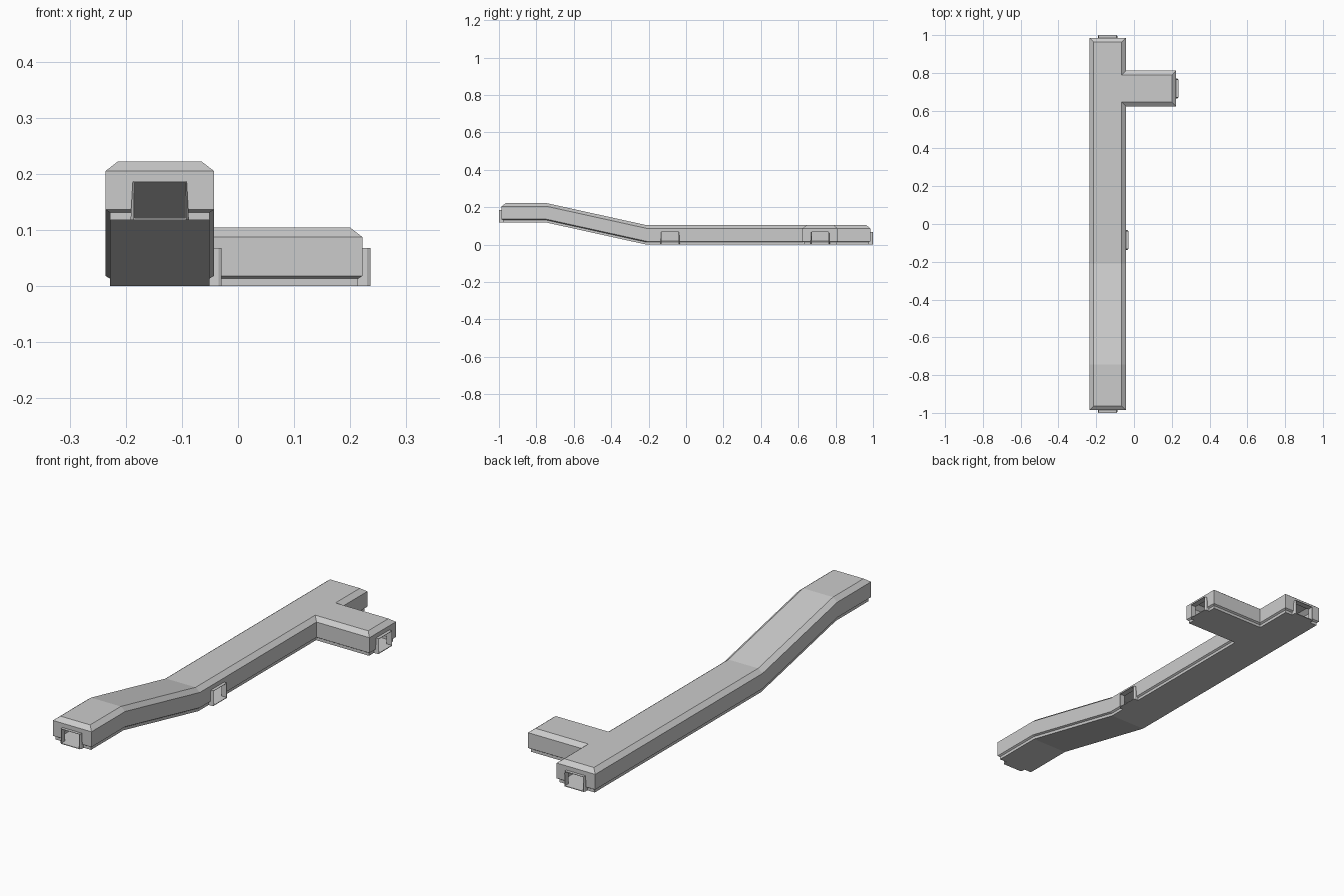
import bpy, bmesh
from mathutils import Matrix, Vector
from math import radians

if "Cube" in bpy.data.objects:
    bpy.data.objects.remove(bpy.data.objects["Cube"])

L, R, B, Y = -0.236, -0.043, 0.222, 0.986    # tunnel sides, branch tip, end distance
RISE, Y0, Y1 = 0.118, -0.21, -0.745          # ramp height, start and finish
CX, BY = (L + R) / 2, 0.7175


def lift(y):
    return RISE * min(1, max(0, (Y0 - y) / (Y0 - Y1)))


def outline(d):
    # T-shaped plan, inset by d
    return [(L + d, -Y + d), (R - d, -Y + d), (R - d, Y1), (R - d, Y0),
            (R - d, BY - .0945 + d), (B - d, BY - .0945 + d),
            (B - d, BY + .0945 - d), (R - d, BY + .0945 - d),
            (R - d, Y - d), (L + d, Y - d), (L + d, Y0), (L + d, Y1)]


def shell(bm, layers, inward):
    # stack inset outlines, bent up along the ramp
    rings = [[bm.verts.new((x, y, z + lift(y))) for x, y in outline(d)] for z, d in layers]
    faces = []
    n = len(rings[0])
    for a, b in zip(rings, rings[1:]):
        for i in range(n):
            j = (i + 1) % n
            faces.append(bm.faces.new((a[i], a[j], b[j], b[i])))
    for ids in ([0, 1, 2, 11], [11, 2, 3, 10], list(range(3, 11))):
        faces.append(bm.faces.new([rings[-1][i] for i in ids]))
        faces.append(bm.faces.new([rings[0][i] for i in reversed(ids)]))
    if inward:
        bmesh.ops.reverse_faces(bm, faces=faces)


def finish(bm, name):
    mesh = bpy.data.meshes.new(name)
    bm.to_mesh(mesh)
    bm.free()
    ob = bpy.data.objects.new(name, mesh)
    bpy.context.collection.objects.link(ob)
    return ob


# hollow tunnel with its side branch
bm = bmesh.new()
shell(bm, [(0, .008), (.013, .008), (.018, 0), (.087, 0), (.104, .022)], False)
shell(bm, [(.002, .011), (.0145, .011), (.0195, .003), (.086, .003), (.102, .024)], True)
tunnel = finish(bm, "tunnel_body")


def ring(bm, o, low, high, z0, z1):
    return [bm.verts.new(p) for p in ((-low, o, z0), (low, o, z0), (high, o, z1), (-high, o, z1))]


# doorways: position and direction turned from +y
doors = {"front": (CX, -Y, RISE, 180), "back": (CX, Y, 0, 0),
         "branch": (B, BY, 0, -90), "side": (R, -.085, 0, -90)}
for name, (x, y, z, turn) in doors.items():
    place = Matrix.Translation((x, y, z)) @ Matrix.Rotation(radians(turn), 4, 'Z')

    # opening cut through the wall
    bm = bmesh.new()
    bmesh.ops.create_cube(bm, size=1)
    bmesh.ops.scale(bm, vec=Vector((.092, .06, .0645)), verts=bm.verts)
    bmesh.ops.translate(bm, vec=Vector((0, 0, .03475)), verts=bm.verts)
    bm.transform(place)
    cutter = finish(bm, name + "_opening_cutter")
    cutter.hide_render = True
    cutter.hide_set(True)
    mod = tunnel.modifiers.new(name + "_opening", 'BOOLEAN')
    mod.operation, mod.solver, mod.object = 'DIFFERENCE', 'EXACT', cutter

    # thin projecting door frame with bevelled lip
    bm = bmesh.new()
    rings = [ring(bm, -.012, .052, .048, 0, .068), ring(bm, .008, .052, .048, 0, .068),
             ring(bm, .014, .047, .046, 0, .068), ring(bm, .014, .045, .045, .003, .0665),
             ring(bm, -.012, .045, .045, .003, .0665)]
    for a, b in zip(rings, rings[1:] + rings[:1]):
        for i in range(4):
            j = (i + 1) % 4
            bm.faces.new((a[i], a[j], b[j], b[i]))
    bm.transform(place)
    bmesh.ops.recalc_face_normals(bm, faces=bm.faces)
    finish(bm, name + "_door_frame")
